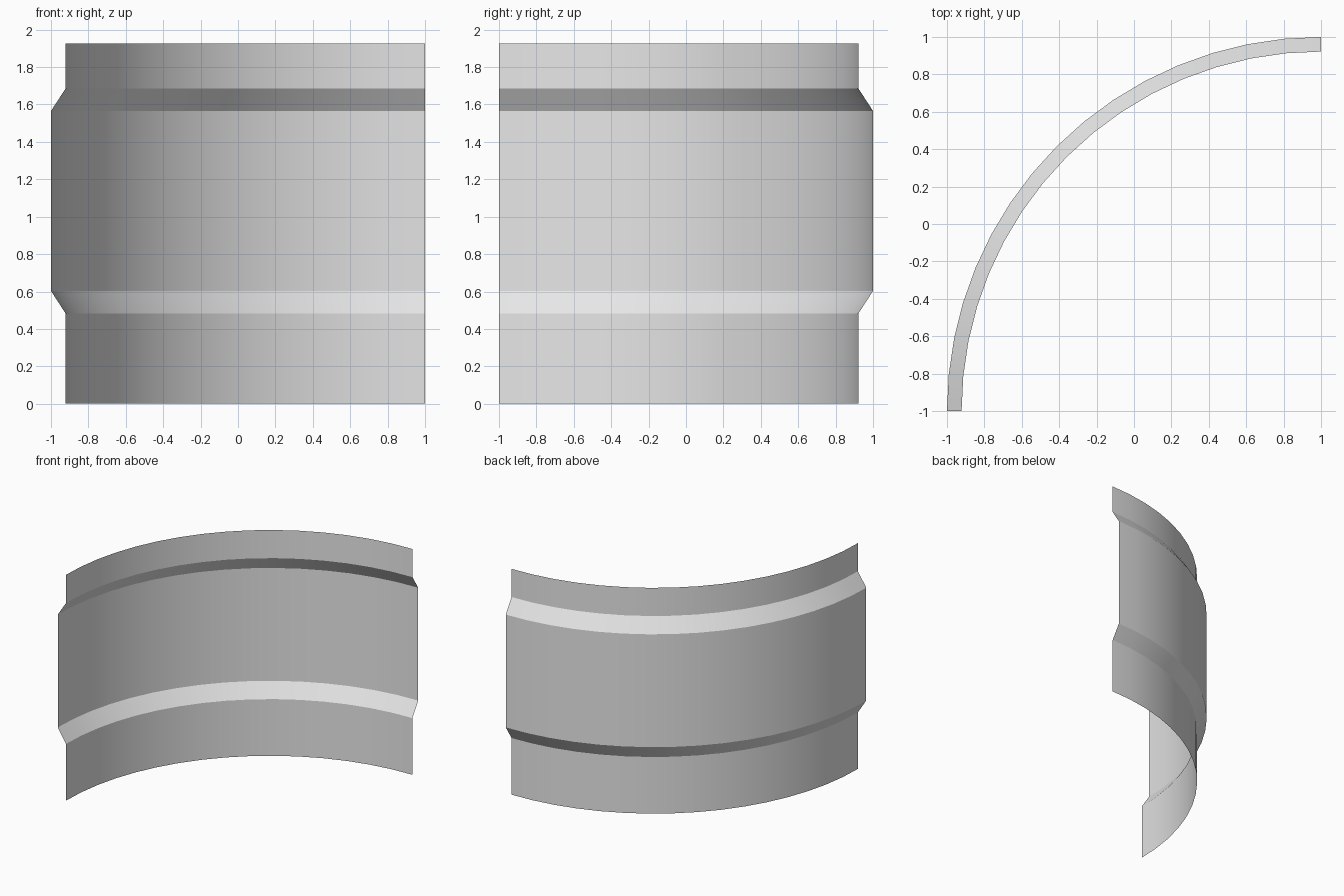
import bpy
import bmesh
from math import radians
from mathutils import Vector

default_cube = bpy.data.objects.get("Cube")
if default_cube:
    bpy.data.objects.remove(default_cube, do_unlink=True)

# Wall cross-section as (radius, height), with a raised middle band
INNER, OUTER = 1.922, 2.0
PROFILE = [(INNER, 0), (INNER, 0.483), (OUTER, 0.603),
           (OUTER, 1.565), (INNER, 1.685), (INNER, 1.925)]
AXIS = Vector((1, -1, 0))
SEGMENTS = 16

# Sweep the open profile through a quarter turn
bm = bmesh.new()
verts = [bm.verts.new(AXIS + Vector((-r, 0, z))) for r, z in PROFILE]
edges = [bm.edges.new(pair) for pair in zip(verts, verts[1:])]
bmesh.ops.spin(bm, geom=verts + edges, cent=AXIS, axis=(0, 0, 1),
               angle=radians(-90), steps=SEGMENTS, use_duplicate=False)

# Point every face away from the curve's axis
for face in bm.faces:
    outward = face.calc_center_median() - AXIS
    outward.z = 0
    face.normal_update()
    if face.normal.dot(outward) < 0:
        face.normal_flip()

mesh = bpy.data.meshes.new("curved_wall_panel")
bm.to_mesh(mesh)
bm.free()
panel = bpy.data.objects.new("curved_wall_panel", mesh)
bpy.context.collection.objects.link(panel)

# Plain light grey surface
grey = bpy.data.materials.new("light_grey")
grey.use_nodes = True
colour = (0.8, 0.8, 0.8, 1)
grey.diffuse_color = colour
grey.node_tree.nodes["Principled BSDF"].inputs["Base Color"].default_value = colour
mesh.materials.append(grey)

# Smooth around the curve, crisp along the band's bevels
bpy.ops.object.select_all(action="DESELECT")
panel.select_set(True)
bpy.context.view_layer.objects.active = panel
bpy.ops.object.shade_smooth_by_angle(angle=radians(30))
